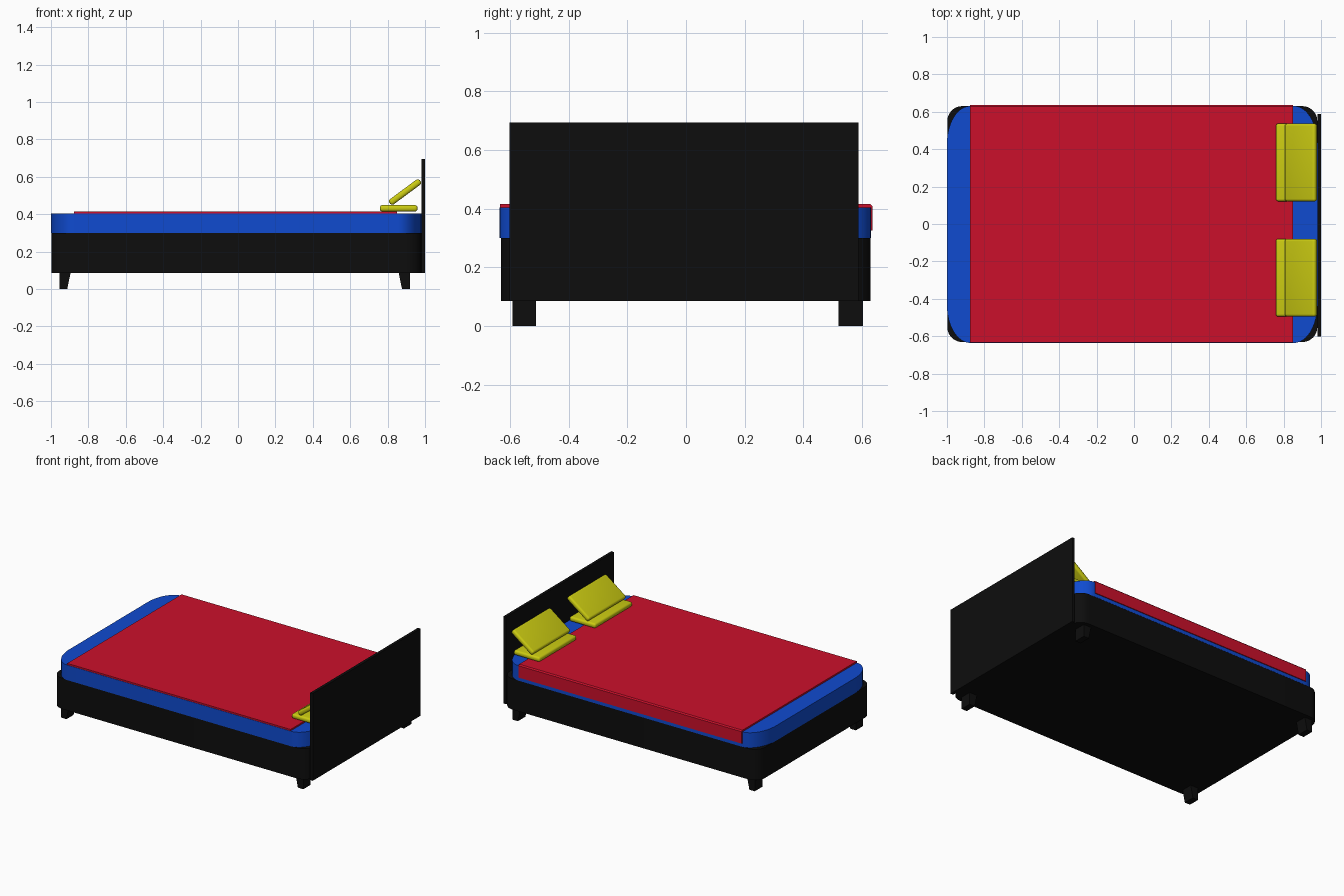
import bpy, bmesh, math
from mathutils import Matrix

if "Cube" in bpy.data.objects:
    bpy.data.objects.remove(bpy.data.objects["Cube"])


def material(name, rgb):
    m = bpy.data.materials.new(name)
    m.diffuse_color = (*rgb, 1)
    m.use_nodes = True
    m.node_tree.nodes["Principled BSDF"].inputs["Base Color"].default_value = m.diffuse_color
    return m


BLACK = material("black_wood", (0.004, 0.004, 0.004))
BLUE = material("blue_fabric", (0.005, 0.07, 0.63))
RED = material("red_fabric", (0.6, 0.005, 0.024))
YELLOW = material("yellow_fabric", (0.6, 0.6, 0.006))


def finish(name, bm, mat, smooth=False):
    bmesh.ops.recalc_face_normals(bm, faces=bm.faces)
    me = bpy.data.meshes.new(name)
    bm.to_mesh(me)
    bm.free()
    me.materials.append(mat)
    ob = bpy.data.objects.new(name, me)
    bpy.context.collection.objects.link(ob)
    if smooth:
        bpy.ops.object.select_all(action='DESELECT')
        ob.select_set(True)
        bpy.context.view_layer.objects.active = ob
        bpy.ops.object.shade_smooth_by_angle(angle=math.radians(35))
    return ob


def extrude(name, points, offset, mat, smooth=False):
    bm = bmesh.new()
    face = bm.faces.new([bm.verts.new(p) for p in points])
    ext = bmesh.ops.extrude_face_region(bm, geom=[face], use_keep_orig=True)
    moved = [v for v in ext["geom"] if isinstance(v, bmesh.types.BMVert)]
    bmesh.ops.translate(bm, verts=moved, vec=offset)
    return finish(name, bm, mat, smooth)


def rounded_slab(name, x0, x1, y0, y1, z0, z1, rx, ry, mat, n=12):
    # Rectangle with elliptical corners, extruded upward
    corners = [(x1 - rx, y1 - ry), (x0 + rx, y1 - ry),
               (x0 + rx, y0 + ry), (x1 - rx, y0 + ry)]
    pts = []
    for q, (cx, cy) in enumerate(corners):
        for i in range(n + 1):
            a = math.pi / 2 * (q + i / n)
            pts.append((cx + rx * math.cos(a), cy + ry * math.sin(a), z0))
    return extrude(name, pts, (0, 0, z1 - z0), mat, True)


# Base and mattress
rounded_slab("bed_base", -0.998, 0.98, -0.631, 0.63, 0.085, 0.30, 0.08, 0.08, BLACK)
rounded_slab("mattress", -1.0, 0.98, -0.636, 0.631, 0.30, 0.405, 0.125, 0.2, BLUE)

# Blanket, hanging over the +y side only
profile = [(-0.634, 0.405), (0.631, 0.405), (0.631, 0.325), (0.637, 0.325),
           (0.637, 0.408), (0.629, 0.416), (-0.634, 0.416)]
extrude("blanket", [(-0.877, y, z) for y, z in profile], (1.727, 0, 0), RED)

# Headboard
extrude("headboard", [(0.98, -0.602, 0.085), (0.98, 0.588, 0.085),
                      (0.98, 0.588, 0.695), (0.98, -0.602, 0.695)],
        (0.02, 0, 0), BLACK)

# Legs: straight outside, tapered inside
for end, outer, sx in (("foot", -0.955, 1), ("head", 0.919, -1)):
    for side, y0, width in (("front", -0.591, 0.079), ("back", 0.521, 0.083)):
        pts = [(outer, y0, 0), (outer + sx * 0.042, y0, 0),
               (outer + sx * 0.06, y0, 0.088), (outer, y0, 0.088)]
        extrude(f"{end}_{side}_leg", pts, (0, width, 0), BLACK)


# Pillows: one flat and one leaning on each side
def pillow(name, x, y, z, tilt):
    bm = bmesh.new()
    bmesh.ops.create_cube(bm, size=1)
    bmesh.ops.scale(bm, verts=bm.verts, vec=(0.202, 0.416, 0.034))
    bmesh.ops.bevel(bm, geom=list(bm.edges), offset=0.014, segments=4,
                    profile=0.5, affect='EDGES')
    bm.transform(Matrix.Translation((x, y, z)) @ Matrix.Rotation(-tilt, 4, 'Y'))
    finish(name, bm, YELLOW, True)


for side, y in (("front", -0.287), ("back", 0.329)):
    pillow(f"{side}_flat_pillow", 0.859, y, 0.432, 0)
    pillow(f"{side}_leaning_pillow", 0.893, y, 0.519, math.radians(36.5))
